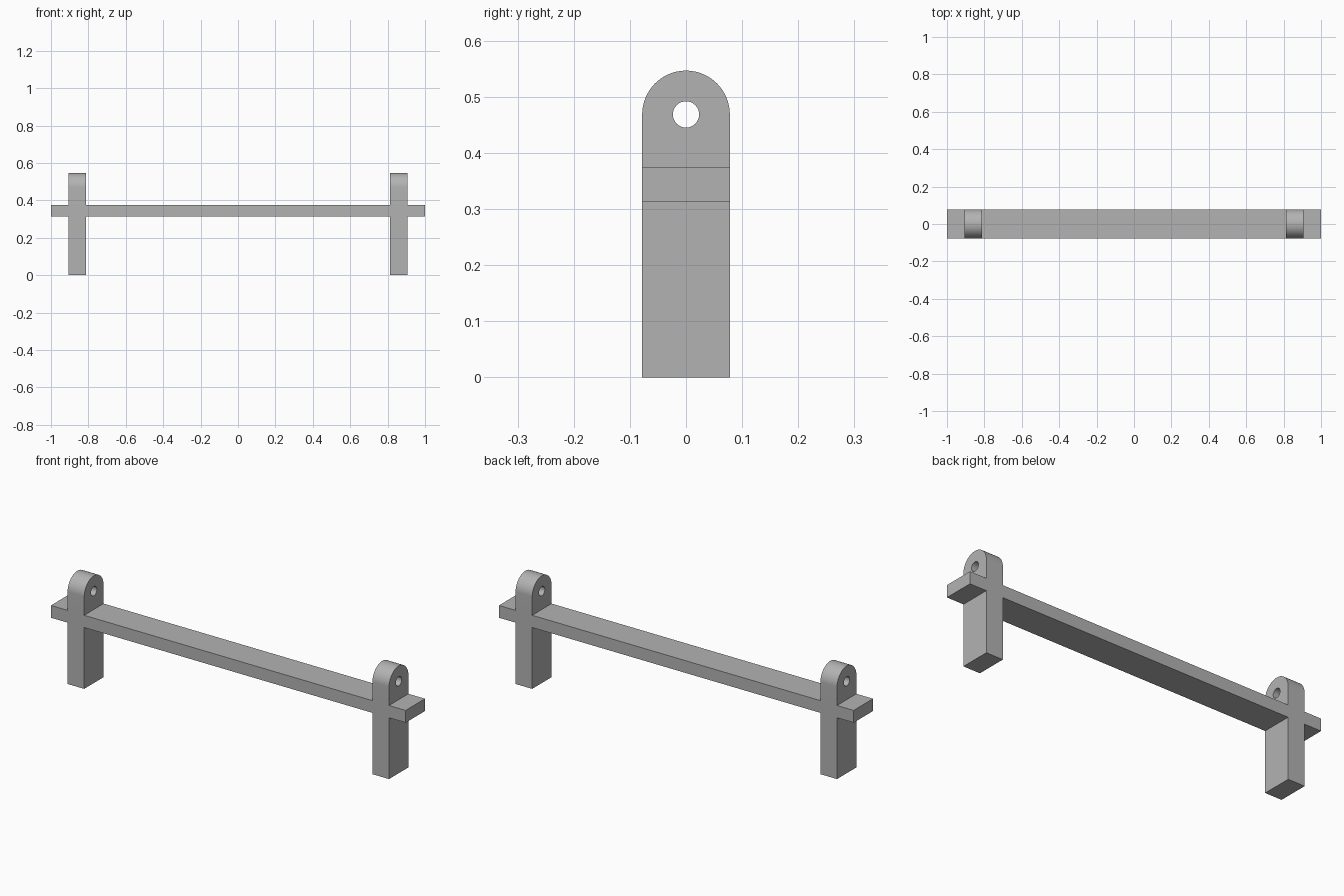
import bpy, bmesh
from math import pi, cos, sin, radians

cube = bpy.data.objects.get("Cube")
if cube:
    bpy.data.objects.remove(cube, do_unlink=True)

U = 1 / 32                      # module the whole frame is sized by
HALF_DEPTH = 2.5 * U
HOLE_Z, HOLE_R = 15 * U, 0.75 * U
POST_X, POST_W = 27.5 * U, 3 * U
RAIL_BOTTOM, RAIL_TOP = 10 * U, 12 * U

grey = bpy.data.materials.new("plain grey")
grey.use_nodes = True
colour = (0.45, 0.45, 0.45, 1)
grey.diffuse_color = colour
grey.node_tree.nodes["Principled BSDF"].inputs["Base Color"].default_value = colour


def prism(name, profile, x0, x1):
    """Extrude a (y, z) outline along x."""
    bm = bmesh.new()
    face = bm.faces.new([bm.verts.new((x0, y, z)) for y, z in profile])
    side = bmesh.ops.extrude_face_region(bm, geom=[face])["geom"]
    bmesh.ops.translate(bm, vec=(x1 - x0, 0, 0),
                        verts=[v for v in side if isinstance(v, bmesh.types.BMVert)])
    bmesh.ops.recalc_face_normals(bm, faces=bm.faces)
    mesh = bpy.data.meshes.new(name)
    bm.to_mesh(mesh)
    bm.free()
    mesh.materials.append(grey)
    obj = bpy.data.objects.new(name, mesh)
    bpy.context.collection.objects.link(obj)
    return obj


def arc(radius, sweep, steps):
    return [(radius * cos(sweep * i / steps), HOLE_Z + radius * sin(sweep * i / steps))
            for i in range(steps + 1)]


def combine(target, tool, operation):
    """Apply a boolean and discard the tool object."""
    mod = target.modifiers.new(operation, 'BOOLEAN')
    mod.operation, mod.object, mod.solver = operation, tool, 'EXACT'
    bpy.context.view_layer.objects.active = target
    bpy.ops.object.modifier_apply(modifier=mod.name)
    bpy.data.objects.remove(tool, do_unlink=True)


# Flat crossbar
frame = prism("crossbar_frame",
              [(-HALF_DEPTH, RAIL_BOTTOM), (HALF_DEPTH, RAIL_BOTTOM),
               (HALF_DEPTH, RAIL_TOP), (-HALF_DEPTH, RAIL_TOP)], -1, 1)

# Round-topped posts, each drilled through near the top
for side in (-1, 1):
    x0, x1 = side * POST_X - POST_W / 2, side * POST_X + POST_W / 2
    outline = [(-HALF_DEPTH, 0), (HALF_DEPTH, 0)] + arc(HALF_DEPTH, pi, 32)
    post = prism("post", outline, x0, x1)
    drill = prism("drill", arc(HOLE_R, 2 * pi, 32)[:-1], x0 - U, x1 + U)
    combine(post, drill, 'DIFFERENCE')
    combine(frame, post, 'UNION')

# Smooth the curved tops and holes, keep the corners crisp
bpy.ops.object.select_all(action='DESELECT')
frame.select_set(True)
bpy.context.view_layer.objects.active = frame
bpy.ops.object.shade_smooth_by_angle(angle=radians(30))
